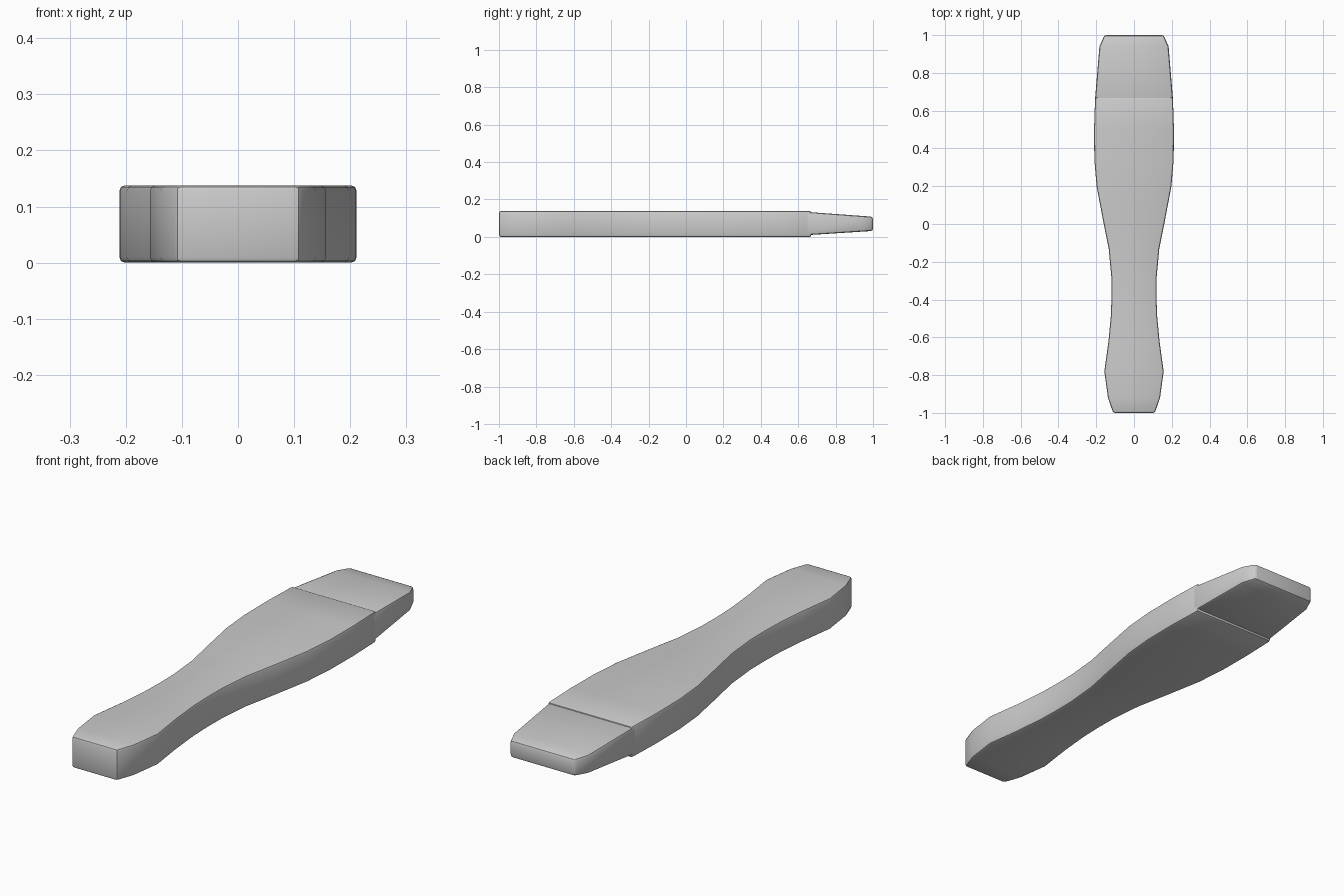
import bpy, bmesh

if "Cube" in bpy.data.objects:
    bpy.data.objects.remove(bpy.data.objects["Cube"])

def build(name, sections, bevel, segments):
    """Loft rectangular sections (y, half width, bottom, top) along y."""
    bm = bmesh.new()
    rings = [[bm.verts.new(p) for p in ((-w, y, b), (w, y, b), (w, y, t), (-w, y, t))]
             for y, w, b, t in sections]
    for r, s in zip(rings, rings[1:]):
        for i in range(4):
            j = (i + 1) % 4
            bm.faces.new((r[i], r[j], s[j], s[i]))
    bm.faces.new(rings[0])
    bm.faces.new(rings[-1])
    bmesh.ops.recalc_face_normals(bm, faces=bm.faces)
    # bevel the long rims and the end outlines
    sharp = [e for e in bm.edges if len(e.link_faces) == 2 and e.calc_face_angle() > 0.7]
    bmesh.ops.bevel(bm, geom=sharp, offset=bevel, segments=segments, profile=0.5,
                    affect='EDGES', clamp_overlap=True)
    mesh = bpy.data.meshes.new(name)
    bm.to_mesh(mesh)
    bm.free()
    obj = bpy.data.objects.new(name, mesh)
    bpy.context.collection.objects.link(obj)
    bpy.ops.object.select_all(action='DESELECT')
    obj.select_set(True)
    bpy.context.view_layer.objects.active = obj
    bpy.ops.object.shade_smooth_by_angle(angle=0.6)
    return obj

# Waisted handle
outline = [(-1, .110), (-.92, .138), (-.78, .157), (-.62, .135), (-.48, .122),
           (-.38, .119), (-.28, .120), (-.13, .134), (.02, .164), (.20, .198),
           (.34, .210), (.50, .2115), (.67, .206)]
build("handle", [(y, w, 0, .138) for y, w in outline], .01, 2)

# Tapered blunt tip, set slightly inside the handle
build("tip", [(.64, .208, .009, .134), (.94, .183, .028, .112), (1, .157, .032, .108)], .012, 2)
